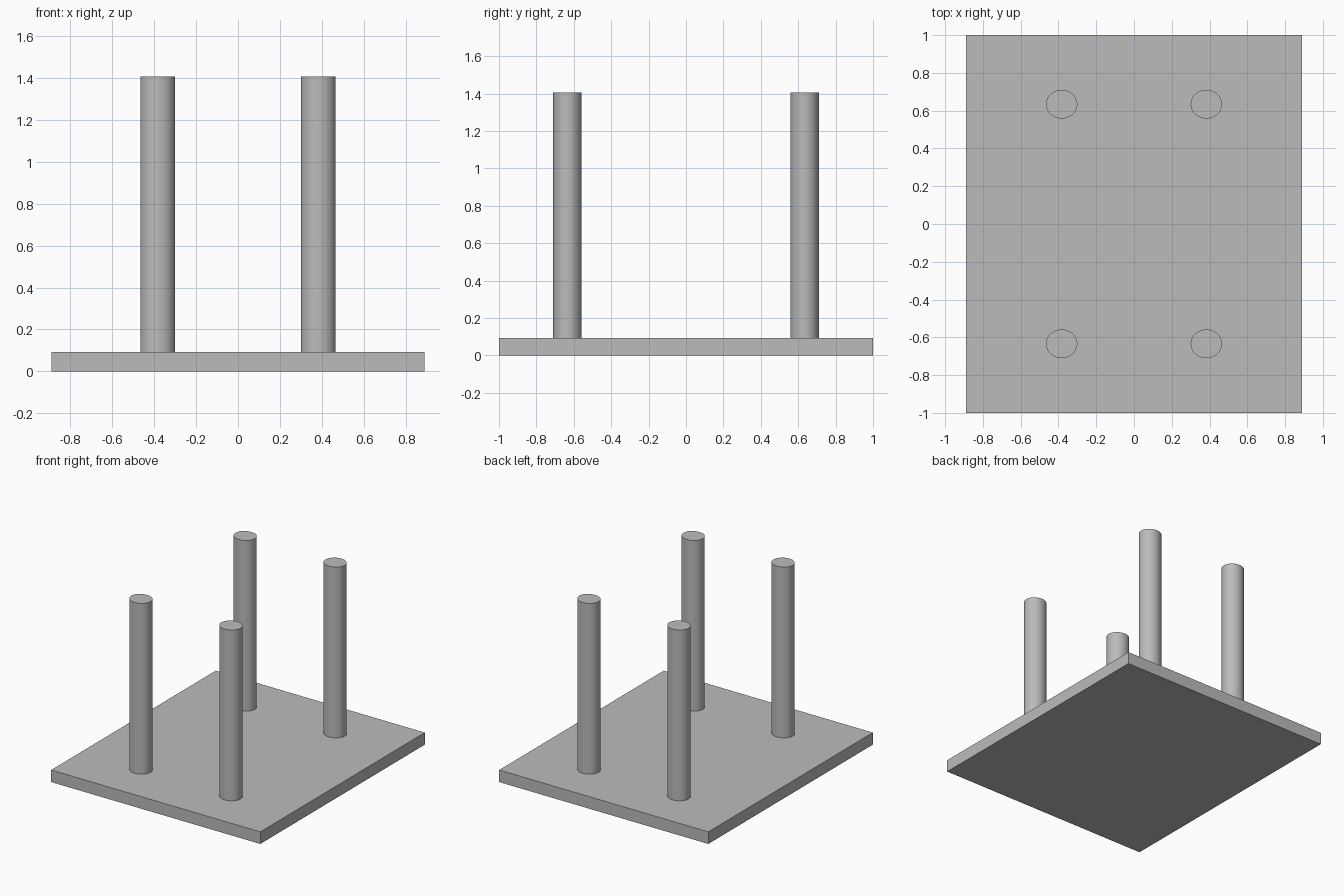
import bpy

default = bpy.data.objects.get("Cube")
if default:
    bpy.data.objects.remove(default, do_unlink=True)

grey = bpy.data.materials.new("plain grey")
grey.use_nodes = True
color = (0.5, 0.5, 0.5, 1)
grey.diffuse_color = color
grey.node_tree.nodes["Principled BSDF"].inputs["Base Color"].default_value = color

PLATE_TOP = 0.093
POST_TOP = 1.407


def finish(name, scale):
    obj = bpy.context.object
    obj.name = name
    obj.scale = scale
    bpy.ops.object.transform_apply(location=False, rotation=False, scale=True)
    obj.data.materials.append(grey)
    return obj


# Flat rectangular base
bpy.ops.mesh.primitive_cube_add(size=1, location=(0, 0, PLATE_TOP / 2))
finish("base_plate", (1.78, 2, PLATE_TOP))

# Four slightly oval posts standing on the base
for side, x in (("left", 0.383), ("right", -0.383)):
    for end, y in (("front", -0.634), ("back", 0.634)):
        bpy.ops.mesh.primitive_cylinder_add(
            vertices=64, radius=1, depth=1,
            location=(x, y, (PLATE_TOP + POST_TOP) / 2))
        finish(f"{end}_{side}_post", (0.083, 0.076, POST_TOP - PLATE_TOP))
        bpy.ops.object.shade_smooth_by_angle()
